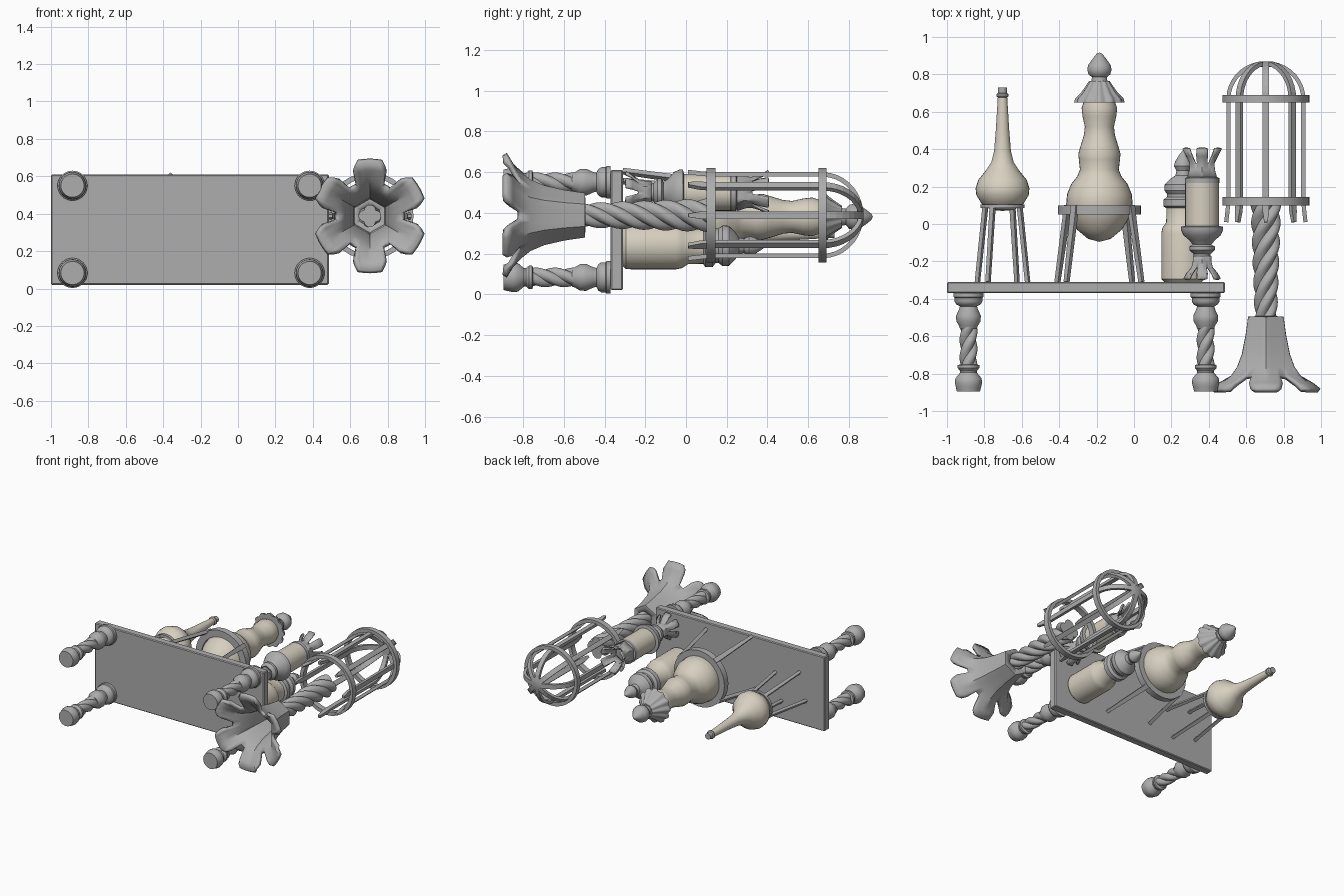
import bpy, bmesh, math
from mathutils import Vector

cube = bpy.data.objects.get("Cube")
if cube:
    bpy.data.objects.remove(cube, do_unlink=True)


def material(name, rgb):
    m = bpy.data.materials.new(name)
    m.use_nodes = True
    m.diffuse_color = (*rgb, 1)
    m.node_tree.nodes["Principled BSDF"].inputs["Base Color"].default_value = (*rgb, 1)
    return m


METAL = material("grey metal", (0.42, 0.42, 0.42))
CERAMIC = material("cream ceramic", (0.68, 0.63, 0.53))


def finish(name, bm, mat, smooth=True, thick=0):
    bmesh.ops.remove_doubles(bm, verts=bm.verts, dist=0.0001)
    bmesh.ops.recalc_face_normals(bm, faces=bm.faces)
    me = bpy.data.meshes.new(name)
    bm.to_mesh(me)
    bm.free()
    me.materials.append(mat)
    ob = bpy.data.objects.new(name, me)
    bpy.context.collection.objects.link(ob)
    if thick:
        mod = ob.modifiers.new("thickness", 'SOLIDIFY')
        mod.thickness, mod.offset = thick, 0
    if smooth:
        bpy.ops.object.select_all(action='DESELECT')
        ob.select_set(True)
        bpy.context.view_layer.objects.active = ob
        bpy.ops.object.shade_smooth_by_angle(angle=math.radians(35))
    return ob


def polar(axis, r, t, y):
    return Vector((axis[0] + r * math.cos(t), y, axis[1] + r * math.sin(t)))


# Turned part around a line parallel to y; profile is (radius, y); axis is (x, z)
def lathe(name, axis, profile, mat, segs=32, lobes=0, depth=0, turns=0, closed=False):
    bm = bmesh.new()
    rings = []
    y0, y1 = profile[0][1], profile[-1][1]
    for r, y in profile:
        ring = []
        for i in range(segs):
            t = math.tau * i / segs
            lobe = 1 - depth + depth * abs(math.cos(lobes * t / 2)) if lobes else 1
            spin = turns * math.tau * (y - y0) / (y1 - y0)
            ring.append(bm.verts.new(polar(axis, max(r, 0.0005) * lobe, t + spin, y)))
        rings.append(ring)
    pairs = list(zip(rings, rings[1:]))
    if closed:
        pairs.append((rings[-1], rings[0]))
    else:
        bm.faces.new(rings[0])
        bm.faces.new(rings[-1])
    for a, b in pairs:
        for i in range(segs):
            j = (i + 1) % segs
            bm.faces.new((a[i], a[j], b[j], b[i]))
    return finish(name, bm, mat)


def twist(name, axis, r0, r1, y0, y1, lobes, turns):
    n = 40
    prof = [(r0 + (r1 - r0) * i / n, y0 + (y1 - y0) * i / n) for i in range(n + 1)]
    lathe(name, axis, prof, METAL, 48, lobes, 0.28, turns)


def band(name, axis, r_in, r_out, y0, y1):
    lathe(name, axis, [(r_in, y0), (r_out, y0), (r_out, y1), (r_in, y1)], METAL, 40, closed=True)


# Hollow six-sided flare whose last rings split into six petals
def flare(name, axis, profile, split, thick):
    bm = bmesh.new()
    step, last = 10, len(profile) - 1
    for s in range(6):
        mid = math.pi / 6 + s * math.pi / 3

        def point(k, i):
            r, y = profile[k]
            u = i / step * 2 - 1
            a = u * math.pi / 6
            if k > split:
                a *= 1 - 0.33 * (k - split) / (last - split)
            hexed = math.cos(math.pi / 6) / math.cos(math.pi / 6 - abs(a))
            r *= hexed if k <= split else 1
            if k == last and i in (1, step - 1):
                r *= 0.9
            return bm.verts.new(polar(axis, r, mid + a, y))

        for k in range(last):
            cols = range(step) if k < split else range(1, step - 1)
            for i in cols:
                bm.faces.new([point(k, i), point(k, i + 1), point(k + 1, i + 1), point(k + 1, i)])
    finish(name, bm, METAL, True, thick)


# Rectangular bar swept along a path of (radius, y) in one radial plane
def bar(name, axis, t, path, width, depth, tip=1.0):
    bm = bmesh.new()
    side = Vector((-math.sin(t), 0, math.cos(t)))
    rings = []
    for k, (r, y) in enumerate(path):
        a, b = path[max(k - 1, 0)], path[min(k + 1, len(path) - 1)]
        d = Vector((b[0] - a[0], b[1] - a[1])).normalized()
        w = width * (tip if k == 0 else 1) / 2
        ring = []
        for su, sv in ((-1, -1), (1, -1), (1, 1), (-1, 1)):
            p = polar(axis, r + d.y * sv * depth / 2, t, y - d.x * sv * depth / 2)
            ring.append(bm.verts.new(p + side * su * w))
        rings.append(ring)
    bm.faces.new(rings[0])
    bm.faces.new(rings[-1])
    for a, b in zip(rings, rings[1:]):
        for i in range(4):
            j = (i + 1) % 4
            bm.faces.new((a[i], a[j], b[j], b[i]))
    finish(name, bm, METAL, False)


# Table top
bm = bmesh.new()
bmesh.ops.create_cube(bm, size=1)
for v in bm.verts:
    v.co = Vector((-0.257 + v.co.x * 1.485, -0.34 + v.co.y * 0.06, 0.315 + v.co.z * 0.59))
bmesh.ops.bevel(bm, geom=bm.edges[:], offset=0.006, segments=1, affect='EDGES')
finish("table_top", bm, METAL, False)

# Turned table legs with a twisted middle
for x in (-0.885, 0.383):
    for z in (0.083, 0.55):
        lathe("leg_top", (x, z), [(0.045, -0.56), (0.05, -0.545), (0.065, -0.52), (0.066, -0.49),
              (0.05, -0.455), (0.046, -0.44), (0.065, -0.43), (0.074, -0.415), (0.074, -0.395),
              (0.08, -0.39), (0.08, -0.37)], METAL)
        twist("leg_twist", (x, z), 0.048, 0.048, -0.76, -0.55, 3, -0.75)
        lathe("leg_foot", (x, z), [(0.062, -0.895), (0.068, -0.87), (0.073, -0.85), (0.07, -0.825),
              (0.045, -0.795), (0.045, -0.785), (0.058, -0.77), (0.058, -0.755), (0.045, -0.75)], METAL)

# Long-necked flask on its stand
SMALL = (-0.703, 0.30)
lathe("long_neck_flask", SMALL, [(0, 0.07), (0.06, 0.075), (0.11, 0.105), (0.14, 0.155), (0.144, 0.19),
      (0.13, 0.235), (0.09, 0.285), (0.06, 0.33), (0.045, 0.39), (0.036, 0.5), (0.025, 0.68)], CERAMIC)
lathe("long_neck_lip", SMALL, [(0.024, 0.675), (0.033, 0.685), (0.033, 0.695), (0.024, 0.7),
      (0.024, 0.73)], METAL)
band("small_stand_ring", SMALL, 0.095, 0.118, 0.085, 0.105)

# Gourd flask on its stand
GOURD = (-0.185, 0.38)
lathe("gourd_flask", GOURD, [(0, -0.095), (0.06, -0.08), (0.12, -0.03), (0.16, 0.035), (0.178, 0.105),
      (0.173, 0.16), (0.15, 0.215), (0.118, 0.255), (0.104, 0.29), (0.11, 0.345), (0.113, 0.375),
      (0.1, 0.42), (0.083, 0.475), (0.078, 0.52), (0.09, 0.575), (0.095, 0.62), (0.08, 0.665)], CERAMIC)
lathe("scalloped_cap", GOURD, [(0.08, 0.65), (0.135, 0.65), (0.13, 0.67), (0.1, 0.7), (0.075, 0.735),
      (0.055, 0.765)], METAL, 60, 12, 0.14)
lathe("cap_finial", GOURD, [(0.045, 0.75), (0.04, 0.785), (0.058, 0.8), (0.065, 0.825), (0.06, 0.85),
      (0.035, 0.885), (0.015, 0.91), (0, 0.917)], METAL)
band("large_stand_ring", GOURD, 0.17, 0.222, 0.05, 0.1)
for k in range(4):
    quarter = k * math.pi / 2
    bar("small_stand_leg", SMALL, math.radians(30) + quarter, [(0.155, -0.31), (0.105, 0.1)], 0.026, 0.022, 0.8)
    bar("large_stand_leg", GOURD, math.radians(38) + quarter,
        [(0.285, -0.31), (0.225, 0.03), (0.215, 0.1)], 0.036, 0.025, 0.6)

# Lidded jar
JAR = (0.262, 0.238)
lathe("jar_body", JAR, [(0.1, -0.31), (0.115, -0.295), (0.116, -0.05), (0.11, -0.02), (0.09, 0.01),
      (0.088, 0.09)], CERAMIC)
lathe("jar_lid", JAR, [(0.09, 0.085), (0.105, 0.095), (0.105, 0.13), (0.085, 0.145), (0.085, 0.16),
      (0.1, 0.18), (0.098, 0.21), (0.07, 0.24), (0.04, 0.26), (0.035, 0.285), (0.048, 0.31),
      (0.042, 0.335), (0.02, 0.37), (0, 0.395)], METAL)

# Goblet with a petalled foot and crown
GOBLET = (0.364, 0.5)
flare("goblet_foot", GOBLET, [(0.05, -0.17), (0.05, -0.2), (0.06, -0.235), (0.08, -0.265),
      (0.1, -0.295)], 2, 0.012)
lathe("goblet_stem", GOBLET, [(0.045, -0.2), (0.045, -0.16), (0.068, -0.14), (0.068, -0.12), (0.05, -0.11),
      (0.07, -0.085), (0.1, -0.06), (0.113, -0.03), (0.113, -0.015), (0.09, -0.01)], METAL)
lathe("goblet_body", GOBLET, [(0.09, -0.012), (0.09, 0.22)], CERAMIC)
lathe("goblet_collar", GOBLET, [(0.085, 0.215), (0.092, 0.22), (0.092, 0.245), (0.07, 0.255)], METAL)
flare("goblet_crown", GOBLET, [(0.085, 0.25), (0.072, 0.29), (0.07, 0.325), (0.082, 0.365),
      (0.105, 0.405)], 2, 0.012)

# Floor lamp: petalled foot, twisted pole and bird-cage head
LAMP = (0.705, 0.388)
flare("lamp_foot", LAMP, [(0.06, -0.505), (0.1, -0.505), (0.112, -0.6), (0.135, -0.7), (0.165, -0.77),
      (0.205, -0.82), (0.25, -0.86), (0.3, -0.89)], 5, 0.025)
twist("lamp_pole", LAMP, 0.06, 0.083, -0.53, 0.11, 4, -1.5)
band("cage_lower_ring", LAMP, 0.205, 0.233, 0.1, 0.145)
band("cage_upper_ring", LAMP, 0.205, 0.233, 0.65, 0.69)
path = [(0.212, 0.01), (0.205, 0.07), (0.2, 0.12)]
for i in range(9):
    a = i * math.pi / 18
    path.append((0.2 * math.cos(a), 0.67 + 0.19 * math.sin(a)))
for k in range(8):
    bar("cage_bar", LAMP, k * math.pi / 4, path, 0.036, 0.022, 0.5)
lathe("cage_hub", LAMP, [(0.04, 0.84), (0.045, 0.85), (0.045, 0.865), (0.03, 0.87)], METAL)
